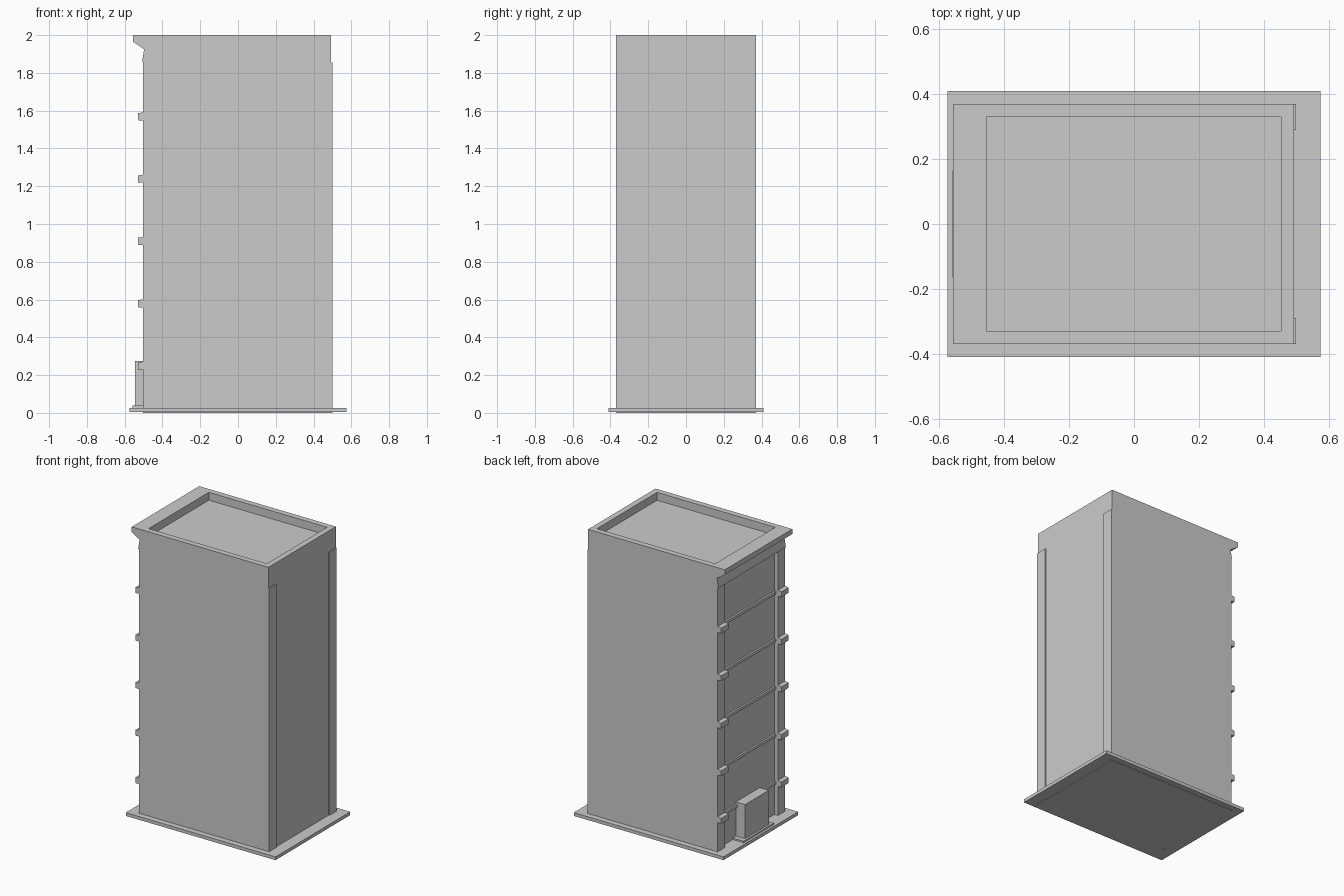
import bpy, bmesh

if "Cube" in bpy.data.objects:
    bpy.data.objects.remove(bpy.data.objects["Cube"])


def add_object(name, bm):
    bmesh.ops.recalc_face_normals(bm, faces=bm.faces)
    mesh = bpy.data.meshes.new(name)
    bm.to_mesh(mesh)
    bm.free()
    ob = bpy.data.objects.new(name, mesh)
    bpy.context.collection.objects.link(ob)
    return ob


def extrude_profile(name, profile, y0, y1):
    # x-z outline swept along y
    bm = bmesh.new()
    face = bm.faces.new([bm.verts.new((x, y0, z)) for x, z in profile])
    res = bmesh.ops.extrude_face_region(bm, geom=[face])
    verts = [v for v in res["geom"] if isinstance(v, bmesh.types.BMVert)]
    bmesh.ops.translate(bm, verts=verts, vec=(0, y1 - y0, 0))
    return add_object(name, bm)


def box(name, x, y, z):
    return extrude_profile(name, [(x[0], z[0]), (x[1], z[0]), (x[1], z[1]), (x[0], z[1])], *y)


# Pavement slab
box("base_plate", (-0.575, 0.575), (-0.41, 0.41), (0.004, 0.027))

# Tower body with cornice and sloped frieze on the facade side
body = extrude_profile("tower_body", [
    (0.493, 0), (0.493, 2.0), (-0.557, 2.0), (-0.557, 1.965),
    (-0.497, 1.925), (-0.508, 1.86), (-0.475, 1.855), (-0.475, 0)], -0.37, 0.37)

# Sunken roof
cutter = box("roof_cutter", (-0.455, 0.453), (-0.33, 0.33), (1.945, 2.1))
cutter.hide_render = True
cutter.hide_set(True)
mod = body.modifiers.new("roof_recess", 'BOOLEAN')
mod.operation = 'DIFFERENCE'
mod.solver = 'EXACT'
mod.object = cutter

# Corner pilasters on both narrow sides, with blocks at each floor
floors = [0.25 + 0.33 * i for i in range(5)]
for side, s in (("left", -1), ("right", 1)):
    y = sorted((s * 0.29, s * 0.37))
    box("facade_pilaster_" + side, (-0.502, -0.46), y, (0, 1.87))
    box("rear_pilaster_" + side, (0.48, 0.499), y, (0, 1.855))
    for i, z in enumerate(floors):
        extrude_profile(f"pilaster_block_{side}_{i}", [
            (-0.49, z - 0.021), (-0.528, z - 0.021), (-0.53, z + 0.017), (-0.49, z + 0.023)], *y)

# Thin floor bands across the facade
for i, z in enumerate(floors):
    box(f"floor_band_{i}", (-0.488, -0.46), (-0.29, 0.29), (z - 0.01, z + 0.01))

# Entrance porch and doorstep
box("entrance_porch", (-0.545, -0.46), (-0.13, 0.13), (0.02, 0.275))
box("doorstep", (-0.559, -0.46), (-0.165, 0.165), (0.02, 0.038))
